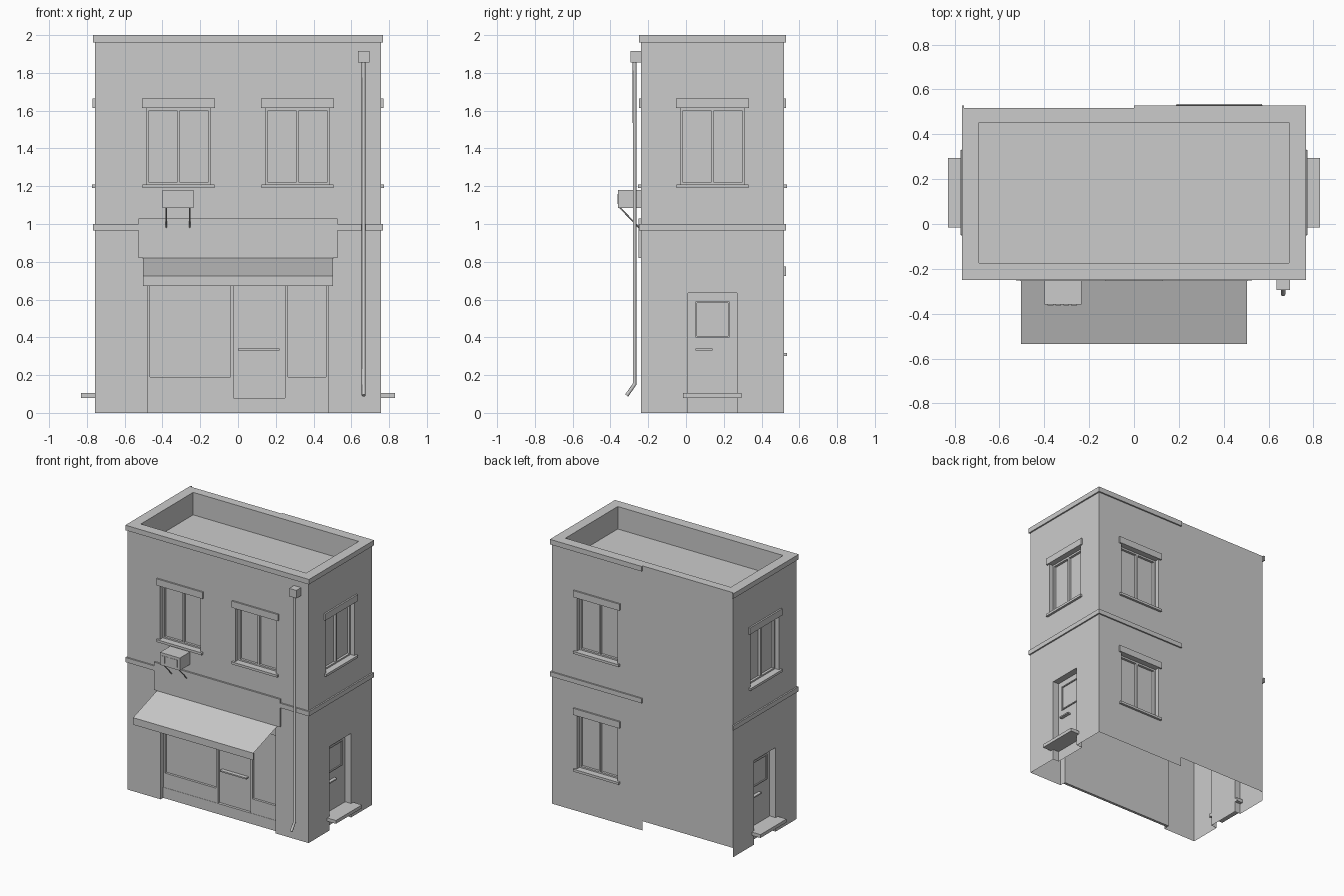
import bpy, bmesh
from math import radians
from mathutils import Matrix, Vector

if "Cube" in bpy.data.objects:
    bpy.data.objects.remove(bpy.data.objects["Cube"])

CY, HX, HY = 0.14, 0.757, 0.378      # building centre and half sizes
ROOF, REC = 1.83, 0.05               # roof deck height, opening recess
SIDES = {'front': (0, HY, HX), 'right': (90, HX, HY),
         'back': (180, HY, HX), 'left': (270, HX, HY)}   # angle, distance, half width


def place(side, u, d, z):
    """Wall coordinates: u along the wall, d outwards from it, z up."""
    ang, dist, _ = SIDES[side]
    p = Matrix.Rotation(radians(ang), 3, 'Z') @ Vector((u, -dist - d, z))
    return p + Vector((0, CY, 0))


def finish(name, bm):
    bmesh.ops.remove_doubles(bm, verts=bm.verts, dist=1e-5)
    me = bpy.data.meshes.new(name)
    bm.to_mesh(me)
    bm.free()
    ob = bpy.data.objects.new(name, me)
    bpy.context.collection.objects.link(ob)
    return ob


def quad(bm, side, pts):
    bm.faces.new([bm.verts.new(place(side, *p)) for p in pts])


def add_box(bm, side, u0, u1, d0, d1, z0, z1):
    r = bmesh.ops.create_cube(bm, size=1)
    for v in r['verts']:
        c = v.co
        v.co = place(side, u1 if c.x > 0 else u0, d0 if c.y > 0 else d1, z1 if c.z > 0 else z0)


def boxes(name, side, *specs):
    bm = bmesh.new()
    for s in specs:
        add_box(bm, side, *s)
    return finish(name, bm)


def wall(side, openings, gaps=()):
    """Single-skin wall with recessed openings (u0, u1, z0, z1); gaps are left fully open."""
    w = SIDES[side][2]
    holes = list(openings) + list(gaps)
    us = sorted({-w, w} | {u for o in holes for u in o[:2]})
    zs = sorted({0, 2} | {z for o in holes for z in o[2:]})
    bm = bmesh.new()
    for a, b in zip(us, us[1:]):
        for c, e in zip(zs, zs[1:]):
            mu, mz = (a + b) / 2, (c + e) / 2
            if not any(o[0] < mu < o[1] and o[2] < mz < o[3] for o in holes):
                quad(bm, side, [(a, 0, c), (b, 0, c), (b, 0, e), (a, 0, e)])
    for a, b, c, e in openings:      # reveals and back panel
        loop = [(a, c), (a, e), (b, e), (b, c)]
        for i in range(4):
            (p, q), (r, s) = loop[i], loop[(i + 1) % 4]
            if q == s == 0:
                continue
            quad(bm, side, [(p, 0, q), (r, 0, s), (r, -REC, s), (p, -REC, q)])
        quad(bm, side, [(a, -REC, c), (b, -REC, c), (b, -REC, e), (a, -REC, e)])
    finish(side + '_wall', bm)


def rim(u0, u1, z0, z1, t, d0, d1):
    """Four bars around a rectangle."""
    return [(u0, u0 + t, d0, d1, z0, z1), (u1 - t, u1, d0, d1, z0, z1),
            (u0 + t, u1 - t, d0, d1, z0, z0 + t), (u0 + t, u1 - t, d0, d1, z1 - t, z1)]


def window(side, u, z):
    """Casement window with lintel and sill; z is the opening's lower edge."""
    n = side + '_window_'
    boxes(n + 'frame', side, *rim(u - .17, u + .17, z, z + .41, .014, -REC, -.032),
          (u - .007, u + .007, -REC, -.032, z + .014, z + .396))
    boxes(n + 'lintel', side, (u - .193, u + .193, -.005, .012, z + .41, z + .46))
    boxes(n + 'sill', side, (u - .19, u + .19, -REC, .017, z - .015, z + .003))


def opening(u, z):
    return (u - .17, u + .17, z, z + .41)


# Walls
WZ = 1.205
SHOP, DOOR = (-.48, .48, 0, .82), (-.13, .13, 0, .635)
wall('front', [opening(-.315, WZ), opening(.315, WZ), SHOP])
for s in ('right', 'left'):
    wall(s, [opening(0, WZ), DOOR])
wall('back', [opening(-.38, WZ), opening(-.38, .315)], gaps=[(0, HX, 0, .07)])

# Windows
for s, u, z in [('front', -.315, WZ), ('front', .315, WZ), ('right', 0, WZ),
                ('left', 0, WZ), ('back', -.38, WZ), ('back', -.38, .315)]:
    window(s, u, z)

# Parapet top, inner faces and roof deck
bm = bmesh.new()
T = 0.065
rings = []
for hx, hy, z in [(HX, HY, 2), (HX - T, HY - T, 2), (HX - T, HY - T, ROOF)]:
    rings.append([bm.verts.new((sx * hx, CY + sy * hy, z))
                  for sx, sy in [(-1, -1), (1, -1), (1, 1), (-1, 1)]])
for lo, hi in zip(rings, rings[1:]):
    for i in range(4):
        j = (i + 1) % 4
        bm.faces.new([lo[i], lo[j], hi[j], hi[i]])
bm.faces.new(rings[-1])
finish('roof', bm)

# Cornice and string course, ending halfway along the back
E = 0.011
for name, z0, z1 in [('cornice', 1.962, 2.0), ('string_course', .965, 1.0)]:
    for s in ('right', 'left'):
        boxes(f'{s}_{name}', s, (-HY - E, HY + E, 0, E, z0, z1))
    boxes('back_' + name, 'back', (-HX - E, 0, 0, E, z0, z1))
boxes('front_cornice', 'front', (-HX - E, HX + E, 0, E, 1.962, 2.0))
boxes('front_string_course', 'front', (-HX - E, -.525, 0, E, .965, 1.0),
      (.525, HX + E, 0, E, .965, 1.0))

# Side doors with step and handle
for s in ('right', 'left'):
    boxes(s + '_door_step', s, (-.155, .155, -REC, .073, .08, .105))
    boxes(s + '_door_handle', s, (-.09, 0, -REC, -.025, .33, .34))
    boxes(s + '_door_panel', s, *rim(-.09, .09, .4, .59, .008, -REC, -.042))

# Shop front
boxes('shop_plinth', 'front', (-.48, .48, -REC, -.03, 0, .08))
boxes('shop_window_frame', 'front',
      (-.48, -.465, -REC, -.032, .08, .82), (-.04, -.025, -REC, -.032, .08, .82),
      (.25, .265, -REC, -.032, .08, .82), (.465, .48, -REC, -.032, .08, .82),
      (-.465, -.04, -REC, -.032, .08, .19), (.265, .465, -REC, -.032, .08, .19),
      (-.465, .465, -REC, -.032, .72, .82))
boxes('shop_door_handle', 'front', (0, .22, -REC, -.02, .33, .34))
boxes('shop_sign_board', 'front', (-.527, .527, 0, .013, .82, 1.03))

# Awning: thin sheet with a hanging front edge
bm = bmesh.new()
prof = [(.012, .82), (.297, .725), (.297, .672)]
for (d0, z0), (d1, z1) in zip(prof, prof[1:]):
    quad(bm, 'front', [(-.503, d0, z0), (-.503, d1, z1), (.503, d1, z1), (.503, d0, z0)])
bmesh.ops.reverse_faces(bm, faces=[f for f in bm.faces if f.normal.length > 1])
finish('awning', bm)


def tube(name, pts, r, res=2):
    cu = bpy.data.curves.new(name, 'CURVE')
    cu.dimensions = '3D'
    cu.bevel_depth, cu.bevel_resolution, cu.use_fill_caps = r, res, True
    sp = cu.splines.new('POLY')
    sp.points.add(len(pts) - 1)
    for p, c in zip(sp.points, pts):
        p.co = (*c, 1)
    ob = bpy.data.objects.new(name, cu)
    bpy.context.collection.objects.link(ob)


# Air conditioner on brackets
boxes('air_conditioner', 'front', (-.4, -.235, 0, .122, 1.085, 1.18))
boxes('air_conditioner_grille', 'front',
      *[(-.385 + i * .035, -.36 + i * .035, .122, .125, 1.105, 1.16) for i in range(4)])
for x in (-.38, -.255):
    tube('air_conditioner_bracket', [(x, -.35, 1.087), (x, -.24, .972)], .004, 0)

# Drainpipe
boxes('drain_hopper', 'front', (.635, .695, 0, .057, 1.855, 1.915))
tube('drainpipe', [(.665, -.272, 1.86), (.665, -.272, .152), (.665, -.314, .092)], .01)
